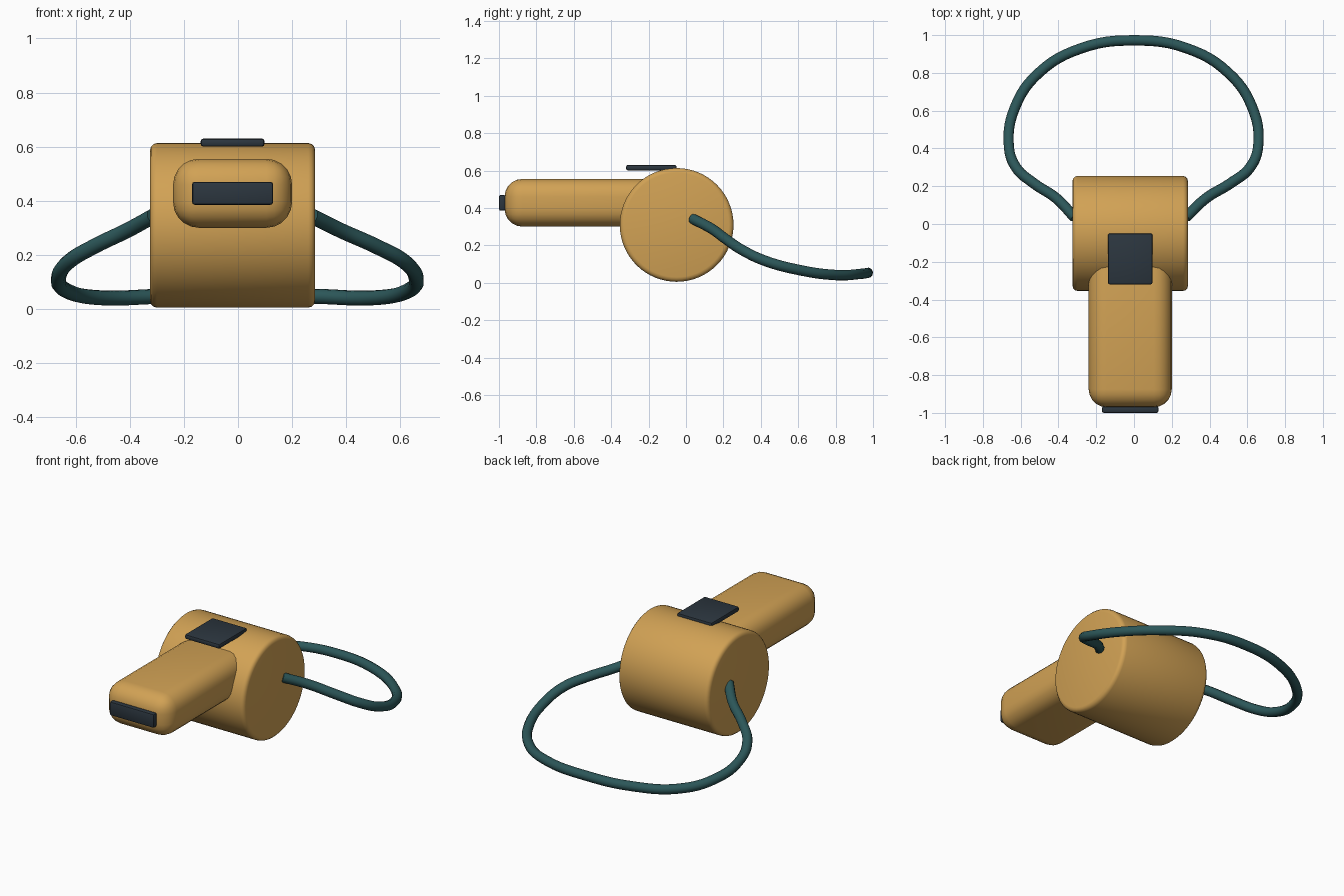
import bpy, math

if "Cube" in bpy.data.objects:
    bpy.data.objects.remove(bpy.data.objects["Cube"])

def material(name, rgb):
    m = bpy.data.materials.new(name)
    m.diffuse_color = (*rgb, 1)
    m.use_nodes = True
    m.node_tree.nodes["Principled BSDF"].inputs["Base Color"].default_value = m.diffuse_color
    return m

GOLD = material("gold", (0.64, 0.36, 0.09))
DARK = material("dark", (0.025, 0.037, 0.05))
TEAL = material("teal", (0.025, 0.095, 0.10))

def finish(ob, name, mat, bevel, segments):
    ob.name = name
    ob.data.materials.append(mat)
    bpy.ops.object.transform_apply(location=False, rotation=True, scale=True)
    b = ob.modifiers.new("bevel", 'BEVEL')
    b.width, b.segments = bevel, segments
    b.limit_method, b.angle_limit = 'ANGLE', math.radians(40)
    bpy.ops.object.modifier_apply(modifier="bevel")
    bpy.ops.object.shade_smooth_by_angle(angle=math.radians(40))

def box(name, lo, hi, mat, bevel, segments):
    bpy.ops.mesh.primitive_cube_add(size=1, location=[(a + b) / 2 for a, b in zip(lo, hi)])
    ob = bpy.context.object
    ob.scale = [b - a for a, b in zip(lo, hi)]
    finish(ob, name, mat, bevel, segments)

# Round chamber lying along x
bpy.ops.mesh.primitive_cylinder_add(vertices=64, radius=0.304, depth=0.61,
                                    location=(-0.02, -0.05, 0.309),
                                    rotation=(0, math.pi / 2, 0))
finish(bpy.context.object, "whistle_chamber", GOLD, 0.025, 3)

# Mouthpiece with its dark opening, and the sound window on top
box("mouthpiece", (-0.24, -0.97, 0.30), (0.20, -0.12, 0.555), GOLD, 0.095, 5)
box("mouth_opening", (-0.17, -1.0, 0.385), (0.13, -0.965, 0.47), DARK, 0.01, 2)
box("sound_window", (-0.138, -0.32, 0.60), (0.098, -0.05, 0.63), DARK, 0.01, 2)

# Cord loop: right half as points, left half mirrored with a slight offset at the ends
half = [(0.275, 0.035, 0.342), (0.38, 0.135, 0.29), (0.51, 0.215, 0.232),
        (0.615, 0.30, 0.175), (0.658, 0.42, 0.118), (0.625, 0.62, 0.065),
        (0.50, 0.80, 0.041), (0.28, 0.93, 0.047)]
shift = [0.04, 0.03, 0.02, 0.01, 0.005, 0.004, 0.004, 0]
left = [(-x - s, y, z) for (x, y, z), s in zip(half, shift)]
path = half + [(0, 0.972, 0.053)] + left[::-1]

curve = bpy.data.curves.new("cord_loop", 'CURVE')
curve.dimensions = '3D'
curve.bevel_depth, curve.bevel_resolution = 0.028, 3
curve.resolution_u = 6
curve.use_fill_caps = True
spline = curve.splines.new('BEZIER')
spline.bezier_points.add(len(path) - 1)
for p, co in zip(spline.bezier_points, path):
    p.co = co
    p.handle_left_type = p.handle_right_type = 'AUTO'
curve.materials.append(TEAL)
cord = bpy.data.objects.new("cord_loop", curve)
bpy.context.collection.objects.link(cord)
